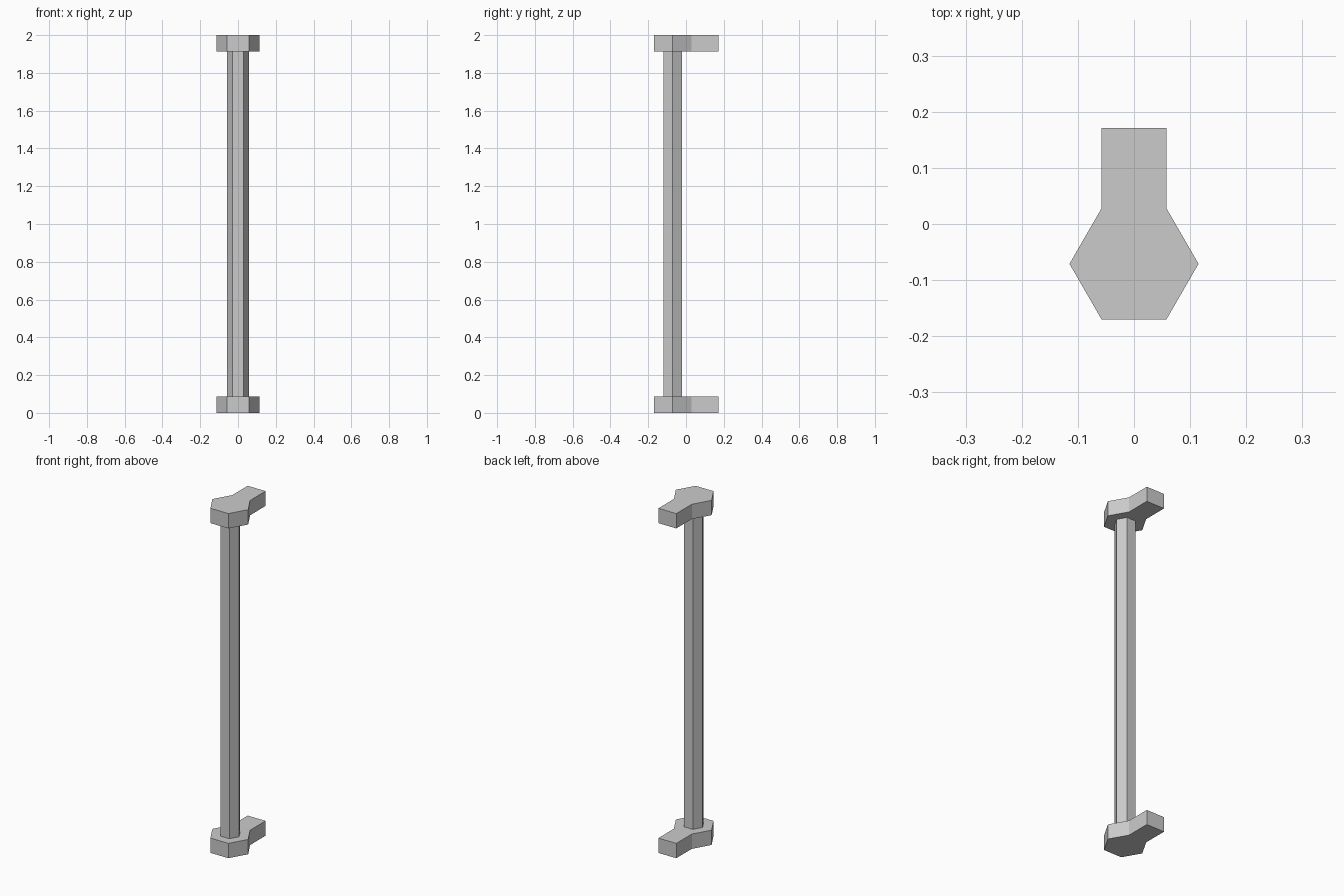
import bpy, bmesh
from math import cos, sin, radians

if "Cube" in bpy.data.objects:
    bpy.data.objects.remove(bpy.data.objects["Cube"])

HEX_Y = -0.071      # centre of the hexagons
PLATE = 0.086       # bracket thickness
HEIGHT = 2.0


def hexagon(radius):
    return [(radius * cos(radians(a)), HEX_Y + radius * sin(radians(a)))
            for a in range(0, 360, 60)]


def prism(name, outline, z0, z1):
    """Extrude a flat outline from z0 to z1."""
    bm = bmesh.new()
    face = bm.faces.new([bm.verts.new((x, y, z0)) for x, y in outline])
    out = bmesh.ops.extrude_face_region(bm, geom=[face])
    top = [v for v in out["geom"] if isinstance(v, bmesh.types.BMVert)]
    bmesh.ops.translate(bm, verts=top, vec=(0, 0, z1 - z0))
    bmesh.ops.recalc_face_normals(bm, faces=bm.faces)
    mesh = bpy.data.meshes.new(name)
    bm.to_mesh(mesh)
    bm.free()
    obj = bpy.data.objects.new(name, mesh)
    bpy.context.collection.objects.link(obj)
    return obj


# Hexagonal bracket with a mounting tab running out to the back
h = hexagon(0.115)
bracket = h[:2] + [(h[1][0], 0.171), (h[2][0], 0.171)] + h[2:]
prism("bottom_bracket", bracket, 0, PLATE)
prism("top_bracket", bracket, HEIGHT - PLATE, HEIGHT)

# Hexagonal rod between the brackets
prism("rod", hexagon(0.057), PLATE, HEIGHT - PLATE)
